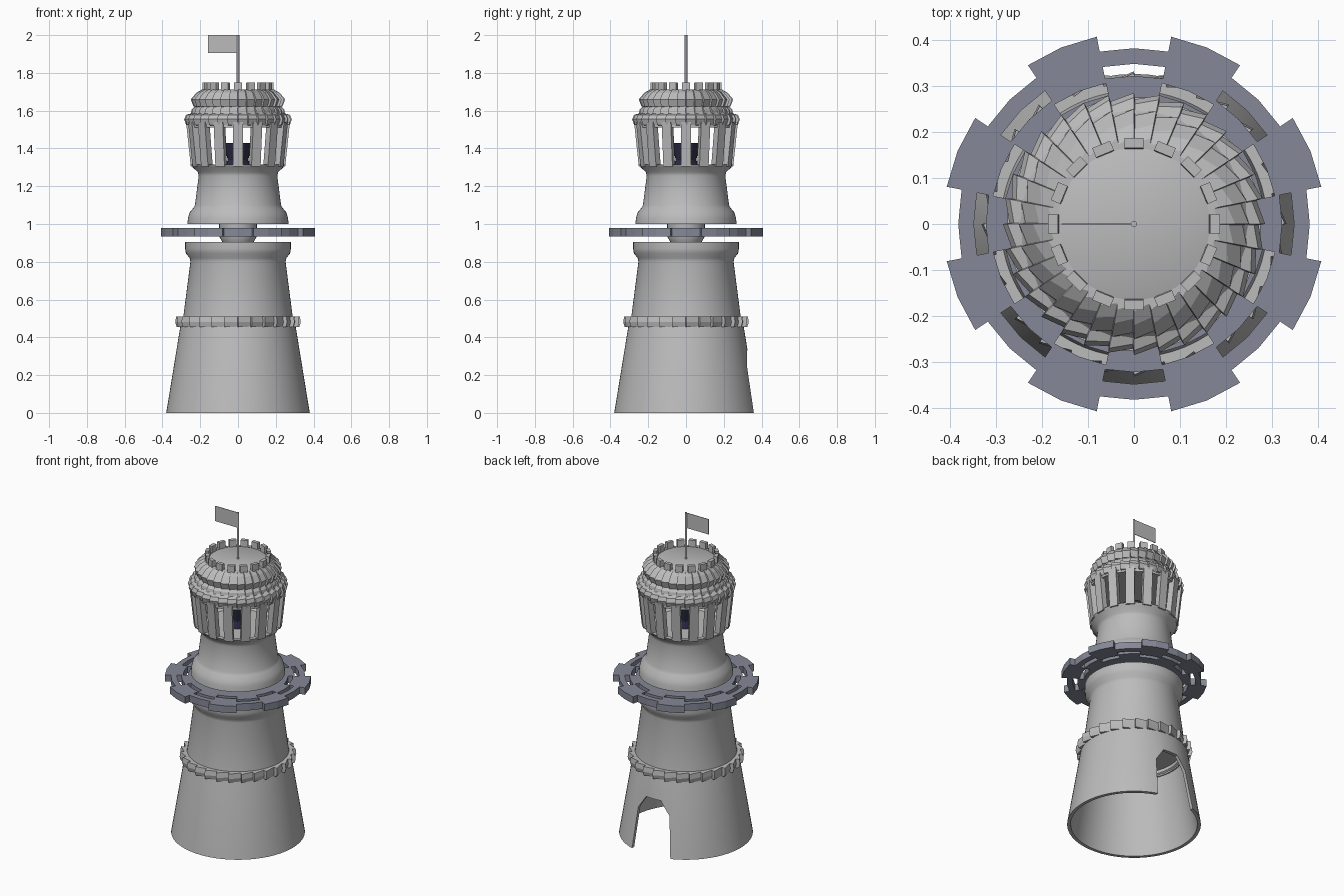
import bpy, bmesh, math
from mathutils import Vector

if "Cube" in bpy.data.objects:
    bpy.data.objects.remove(bpy.data.objects["Cube"])

def mat(name, c):
    m = bpy.data.materials.new(name)
    m.diffuse_color = (*c, 1)
    m.use_nodes = True
    m.node_tree.nodes["Principled BSDF"].inputs["Base Color"].default_value = m.diffuse_color
    return m

STONE = mat("grey_stone", (0.5, 0.5, 0.5))
SLATE = mat("blue_slate", (0.235, 0.25, 0.31))
NAVY = mat("dark_navy", (0.025, 0.025, 0.06))

def finish(name, bm, m, smooth=None):
    bmesh.ops.recalc_face_normals(bm, faces=bm.faces)
    me = bpy.data.meshes.new(name)
    bm.to_mesh(me)
    bm.free()
    me.materials.append(m)
    ob = bpy.data.objects.new(name, me)
    bpy.context.collection.objects.link(ob)
    if smooth:
        shade(ob, smooth)
    return ob

def shade(ob, angle):
    bpy.ops.object.select_all(action='DESELECT')
    ob.select_set(True)
    bpy.context.view_layer.objects.active = ob
    bpy.ops.object.shade_smooth_by_angle(angle=math.radians(angle))

def pol(r, a, z):
    return Vector((r * math.cos(a), r * math.sin(a), z))

def lathe(name, prof, m, n=64, smooth=35):
    """Revolve a (radius, height) profile; end points on the axis close it."""
    bm = bmesh.new()
    rings = []
    for r, z in prof:
        if r == 0:
            rings.append([bm.verts.new((0, 0, z))] * n)
        else:
            rings.append([bm.verts.new(pol(r, 2 * math.pi * i / n, z)) for i in range(n)])
    for a, b in zip(rings, rings[1:]):
        for i in range(n):
            j = (i + 1) % n
            vs = list(dict.fromkeys((a[i], a[j], b[j], b[i])))
            bm.faces.new(vs)
    return finish(name, bm, m, smooth)

def saw_ring(name, prof, n, tooth, m):
    """Ring of overlapping wedge stones: each steps out by `tooth` at one end."""
    bm = bmesh.new()
    cols = []
    for i in range(n):
        for a, d in ((i, 0), (i + 0.96, tooth)):
            cols.append([bm.verts.new(pol(r - d * (k not in (0, len(prof) - 1)), 2 * math.pi * a / n, z))
                         for k, (r, z) in enumerate(prof)])
    for c, d in zip(cols, cols[1:] + cols[:1]):
        for k in range(len(prof)):
            l = (k + 1) % len(prof)
            bm.faces.new((c[k], d[k], d[l], c[l]))
    return finish(name, bm, m)

def blocks(name, n, half, lo, hi, m):
    """n radial blocks; lo / hi are (inner r, outer r, z); half is half width."""
    bm = bmesh.new()
    for i in range(n):
        a = 2 * math.pi * i / n
        t = Vector((-math.sin(a), math.cos(a), 0)) * half
        q = []
        for r0, r1, z in (lo, hi):
            q.append([bm.verts.new(pol(r, a, z) + s * t)
                      for r, s in ((r0, -1), (r1, -1), (r1, 1), (r0, 1))])
        bm.faces.new(q[0])
        bm.faces.new(q[1])
        for k in range(4):
            l = (k + 1) % 4
            bm.faces.new((q[0][k], q[0][l], q[1][l], q[1][k]))
    return finish(name, bm, m)

# Hollow base with an arched doorway at the back
base = lathe("tower_base", [(0.36, 0), (0.38, 0), (0.305, 0.46), (0.295, 0.5),
                            (0.27, 0.5), (0.27, 0.47), (0.285, 0.46), (0.36, 0)], STONE, smooth=None)
bm = bmesh.new()
arch = [(-0.15, -0.1), (0.13, -0.1), (0.105, 0.25), (0.05, 0.33), (-0.05, 0.33), (-0.11, 0.25)]
front = bm.faces.new([bm.verts.new((x, 0.15, z)) for x, z in arch])
ext = bmesh.ops.extrude_face_region(bm, geom=[front])
bmesh.ops.translate(bm, verts=[v for v in ext["geom"] if isinstance(v, bmesh.types.BMVert)], vec=(0, 0.4, 0))
cutter = finish("door_cutter", bm, STONE)
mod = base.modifiers.new("doorway", 'BOOLEAN')
mod.object = cutter
mod.operation = 'DIFFERENCE'
mod.solver = 'EXACT'
bpy.context.view_layer.objects.active = base
base.select_set(True)
bpy.ops.object.modifier_apply(modifier="doorway")
bpy.data.objects.remove(cutter)
shade(base, 35)

# Toothed band and middle storey
saw_ring("base_band", [(0.28, 0.455), (0.325, 0.455), (0.332, 0.48), (0.328, 0.51), (0.28, 0.51)], 28, 0.022, STONE)
lathe("middle_storey", [(0, 0.49), (0.292, 0.49), (0.252, 0.8), (0.256, 0.82), (0.276, 0.845),
                        (0.28, 0.87), (0.28, 0.905), (0, 0.905)], STONE)
lathe("core_column", [(0, 0.9), (0.08, 0.9), (0.1, 0.935), (0.1, 1.01), (0, 1.01)], STONE, 32)

# Pierced balcony: grid of cells, open ones chosen by ring and sector
bm = bmesh.new()
radii = [0.09, 0.285, 0.312, 0.322, 0.348, 0.382, 0.415]
N = 32
g = {}
for lv, z in enumerate((0.935, 0.978)):
    for k, r in enumerate(radii):
        for i in range(N):
            g[lv, k, i] = bm.verts.new(pol(r, 2 * math.pi * i / N, z))

def solid(k, i):
    if not 0 <= k < len(radii) - 1:
        return False
    odd = round((i % N + 0.5) / 2) % 2 == 1
    return not ((k == 1 and odd) or (k in (3, 5) and not odd))

for k in range(len(radii) - 1):
    for i in range(N):
        if not solid(k, i):
            continue
        j = (i + 1) % N
        for lv in (0, 1):
            bm.faces.new((g[lv, k, i], g[lv, k + 1, i], g[lv, k + 1, j], g[lv, k, j]))
        for nk, ni, p, q in ((k - 1, i, (k, i), (k, j)), (k + 1, i, (k + 1, i), (k + 1, j)),
                             (k, i - 1, (k, i), (k + 1, i)), (k, i + 1, (k, j), (k + 1, j))):
            if not solid(nk, ni):
                bm.faces.new((g[(0, *p)], g[(0, *q)], g[(1, *q)], g[(1, *p)]))
bmesh.ops.delete(bm, geom=[v for v in bm.verts if not v.link_faces], context='VERTS')
finish("balcony", bm, SLATE)

# Upper storey
lathe("upper_storey", [(0, 1.0), (0.268, 1.0), (0.265, 1.03), (0.257, 1.06), (0.236, 1.085),
                       (0.228, 1.1), (0.208, 1.255), (0.213, 1.275), (0.24, 1.3), (0.248, 1.315),
                       (0.22, 1.315), (0.2, 1.3), (0, 1.3)], STONE)

# Lantern room: columns and dark lamp
blocks("lantern_columns", 16, 0.026, (0.215, 0.25, 1.305), (0.24, 0.275, 1.54), STONE)
lathe("lamp", [(0, 1.29), (0.07, 1.29), (0.055, 1.34), (0.075, 1.43), (0, 1.43)], NAVY, 12, 20)

# Stepped roof with wedge stones
lathe("roof_core", [(0, 1.51), (0.262, 1.51), (0.262, 1.57), (0.23, 1.6), (0.22, 1.64),
                    (0.2, 1.69), (0.165, 1.71), (0, 1.71)], STONE)
saw_ring("roof_eave", [(0.23, 1.51), (0.275, 1.525), (0.285, 1.555), (0.275, 1.578), (0.23, 1.59)], 32, 0.014, STONE)
saw_ring("roof_neck", [(0.2, 1.575), (0.25, 1.585), (0.245, 1.605), (0.23, 1.62), (0.2, 1.62)], 32, 0.01, STONE)
saw_ring("roof_dome", [(0.2, 1.615), (0.236, 1.622), (0.25, 1.66), (0.22, 1.695), (0.19, 1.712), (0.165, 1.712)],
         32, 0.014, STONE)

# Battlements
blocks("battlements", 16, 0.021, (0.163, 0.187, 1.70), (0.165, 0.187, 1.75), STONE)

# Flagpole and flag
lathe("flagpole", [(0, 1.7), (0.007, 1.7), (0.007, 2.0), (0, 2.0)], STONE, 12)
bm = bmesh.new()
bmesh.ops.create_cube(bm, size=1)
for v in bm.verts:
    v.co = Vector((v.co.x * 0.156 - 0.08, v.co.y * 0.003, v.co.z * 0.095 + 1.952))
finish("flag", bm, STONE)
